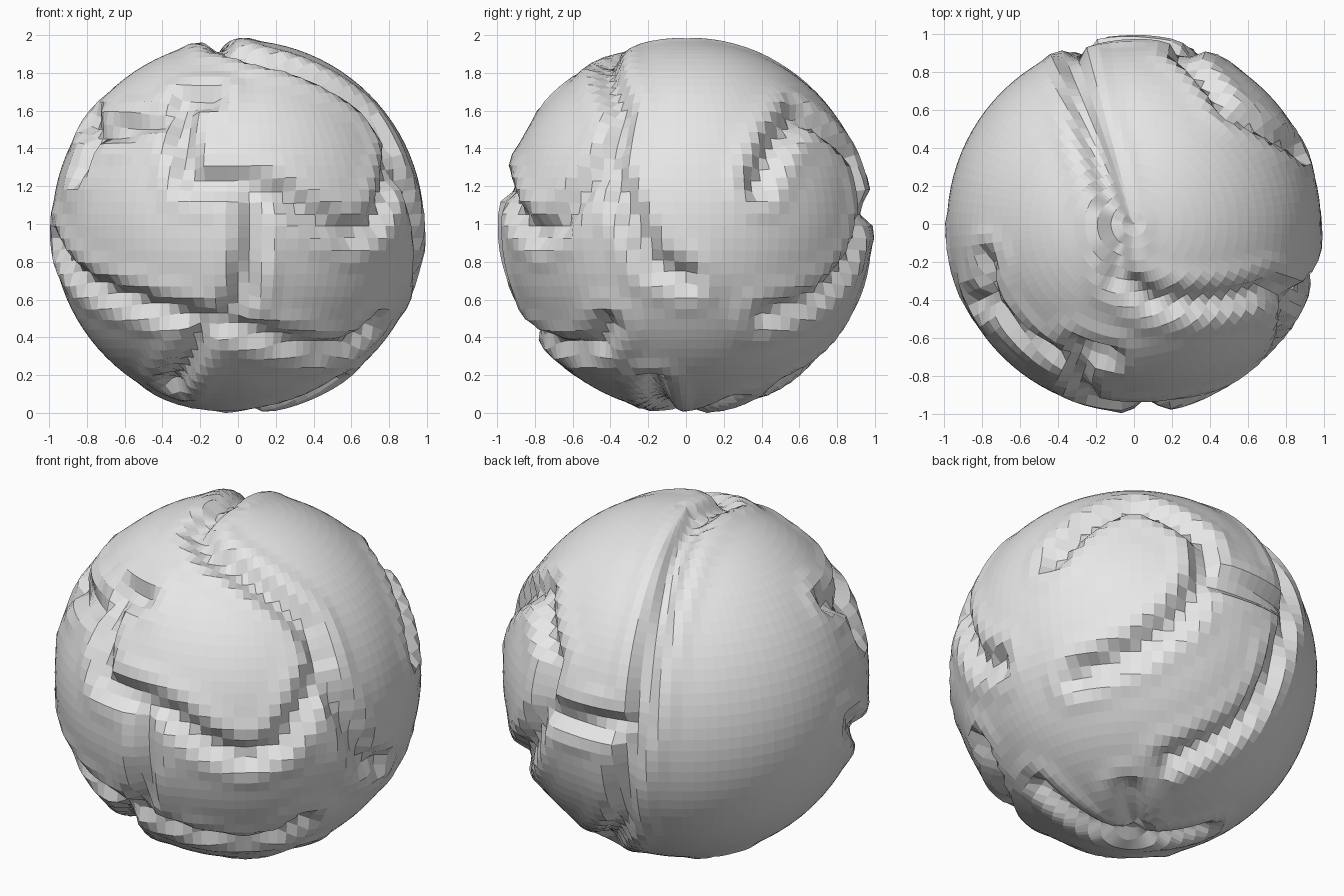
import bpy
import bmesh
from math import sqrt, exp
from mathutils import Vector
from mathutils.geometry import intersect_point_line

RADIUS = 0.985
GROOVE_WIDTH = 0.09
GROOVE_DEPTH = 0.065
LIP_HEIGHT = 0.014

if "Cube" in bpy.data.objects:
    bpy.data.objects.remove(bpy.data.objects["Cube"], do_unlink=True)

# Each side lifts a flat point (a, b) onto the ball at depth d
SIDES = {
    "front": lambda a, b, d: Vector((a, -d, b)),
    "back": lambda a, b, d: Vector((a, d, b)),
    "right": lambda a, b, d: Vector((d, a, b)),
    "top": lambda a, b, d: Vector((a, b, d)),
    "bottom": lambda a, b, d: Vector((a, b, -d)),
}


def lift(side, point):
    a, b = point
    depth = sqrt(max(RADIUS ** 2 - a * a - b * b, 0.0))
    return SIDES[side](a, b, depth).normalized() * RADIUS


# Groove paths, measured from the centre of the ball
front_hook = [(-.14, .68), (-.3, .67), (-.29, .4), (-.25, .24), (.05, .22),
              (.22, .18), (.42, .04), (.6, -.04), (.73, .02), (.8, .22),
              (.81, .42), (.7, .6), (.4, .8), (.1, .89)]
front_upright = [(.06, .2), (.07, -.1), (.02, -.35), (-.06, -.52)]
front_belt = [(-.97, -.08), (-.85, -.27), (-.55, -.4), (-.15, -.5),
              (.1, -.57), (.45, -.66), (.6, -.63), (.72, -.53)]
front_foot = [(-.17, -.5), (-.26, -.7), (-.35, -.85)]
corner_arc = [(-.78, -.2), (-.76, -.4), (-.6, -.58), (-.43, -.69)]
corner_spur = [(-.76, .48), (-.84, .3)]
top_seam = [(.1, -.41), (-.08, -.28), (-.1, 0), (-.17, .3), (-.24, .5), (-.3, .72)]
back_seam = [(-.3, .6), (-.33, .35), (-.32, .12), (-.24, -.2), (-.15, -.54)]
back_seam_end = [(-.15, .81), (0, .68), (.17, .51)]
side_arch = [(.38, .22), (.48, .45), (.6, .6), (.75, .5)]
back_arch = [(.4, .5), (.25, .35), (.28, .08), (.42, -.2), (.58, -.38), (.75, -.48)]
back_link = [(.28, .08), (.05, .08), (-.32, .12)]
side_spur = [(-.4, .32), (-.27, 0), (-.17, -.2), (0, -.28)]
bottom_seam = [(.51, -.17), (.17, -.13), (-.05, -.05), (-.35, .15)]
bottom_spur = [(0, 0), (.24, .24)]

GROOVES = [
    ("front", front_hook), ("front", front_upright), ("front", front_belt),
    ("front", front_foot), ("top", corner_arc), ("front", corner_spur),
    ("top", top_seam), ("back", back_seam), ("bottom", back_seam_end),
    ("right", side_arch), ("back", back_arch), ("back", back_link),
    ("right", side_spur), ("bottom", bottom_seam), ("bottom", bottom_spur),
]


# Split every path into short chords that hug the ball
def chords(side, path):
    points = [lift(side, p) for p in path]
    for start, end in zip(points, points[1:]):
        middle = ((start + end) / 2).normalized() * RADIUS
        yield start, middle
        yield middle, end


segments = [pair for side, path in GROOVES for pair in chords(side, path)]


def distance_to_groove(point):
    nearest = RADIUS
    for start, end in segments:
        foot, t = intersect_point_line(point, start, end)
        foot = start.lerp(end, min(max(t, 0.0), 1.0))
        nearest = min(nearest, (point - foot).length)
    return nearest


# Cross-section of a groove: steep trough with a faint swollen lip
def relief(distance):
    t = min(max((distance - 0.015) / (GROOVE_WIDTH - 0.015), 0.0), 1.0)
    trough = 1 - t * t * (3 - 2 * t)
    lip = exp(-((distance - 0.14) / 0.05) ** 2)
    return LIP_HEIGHT * lip - GROOVE_DEPTH * trough


# Flat-faced ball, carved along the grooves
bm = bmesh.new()
bmesh.ops.create_uvsphere(bm, u_segments=96, v_segments=48, radius=RADIUS)
for vert in bm.verts:
    direction = vert.co.normalized()
    vert.co += direction * relief(distance_to_groove(vert.co))
floor = min(vert.co.z for vert in bm.verts)
bmesh.ops.translate(bm, verts=bm.verts, vec=(0, 0, -floor))

mesh = bpy.data.meshes.new("grooved_ball")
bm.to_mesh(mesh)
bm.free()
ball = bpy.data.objects.new("grooved_ball", mesh)
bpy.context.collection.objects.link(ball)

# Plain stone grey
grey = bpy.data.materials.new("light_grey")
grey.use_nodes = True
colour = (0.8, 0.8, 0.8, 1)
grey.diffuse_color = colour
grey.node_tree.nodes["Principled BSDF"].inputs["Base Color"].default_value = colour
mesh.materials.append(grey)
